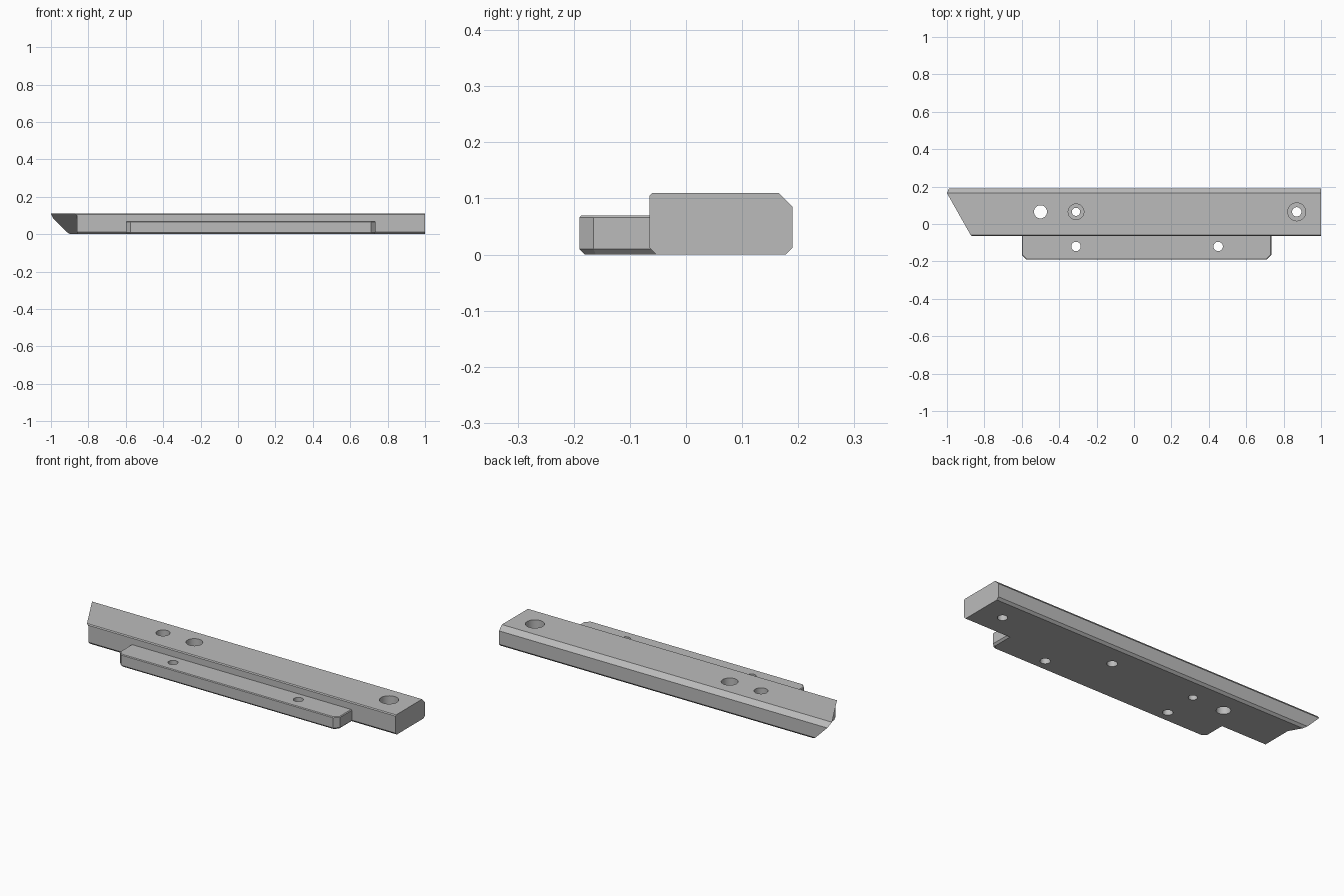
import bpy, bmesh
from mathutils import Vector

if "Cube" in bpy.data.objects:
    bpy.data.objects.remove(bpy.data.objects["Cube"])

steel = bpy.data.materials.new("plain_grey")
steel.use_nodes = True
grey = (0.5, 0.5, 0.5, 1)
steel.diffuse_color = grey
steel.node_tree.nodes["Principled BSDF"].inputs["Base Color"].default_value = grey


def make(name, bm):
    bmesh.ops.recalc_face_normals(bm, faces=bm.faces)
    mesh = bpy.data.meshes.new(name)
    bm.to_mesh(mesh)
    bm.free()
    mesh.materials.append(steel)
    ob = bpy.data.objects.new(name, mesh)
    bpy.context.collection.objects.link(ob)
    return ob


def prism(points, direction):
    """Extrude a closed outline along a direction."""
    bm = bmesh.new()
    face = bm.faces.new([bm.verts.new(p) for p in points])
    new = bmesh.ops.extrude_face_region(bm, geom=[face])["geom"]
    bmesh.ops.translate(bm, vec=direction,
                        verts=[g for g in new if isinstance(g, bmesh.types.BMVert)])
    return bm


def cut(ob, cutter):
    """Subtract a cutter and discard it."""
    cutter.hide_render = True
    mod = ob.modifiers.new("cut", 'BOOLEAN')
    mod.operation = 'DIFFERENCE'
    mod.solver = 'EXACT'
    mod.object = cutter
    bpy.context.view_layer.objects.active = ob
    bpy.ops.object.modifier_apply(modifier=mod.name)
    bpy.data.objects.remove(cutter)


def drill(ob, x, y, radius, bottom=-0.05, top=0.2):
    bm = bmesh.new()
    bmesh.ops.create_cone(bm, cap_ends=True, segments=32, radius1=radius,
                          radius2=radius, depth=top - bottom)
    bmesh.ops.translate(bm, vec=(x, y, (top + bottom) / 2), verts=bm.verts)
    cut(ob, make("drill", bm))


# Main bar: chamfered section run along x
section = [(-0.053, 0), (0.178, 0), (0.19, 0.012), (0.19, 0.085),
           (0.165, 0.11), (-0.06, 0.11), (-0.065, 0.105), (-0.065, 0.012)]
bar = make("main_bar", prism([(-1.1, y, z) for y, z in section], (2.1, 0, 0)))

# Slanted end, undercut up to a square shoulder
bm = bmesh.new()
bmesh.ops.create_cube(bm, size=1)
for v in bm.verts:
    v.co = Vector((-0.86 if v.co.x > 0 else -1.4, v.co.y, v.co.z))
cut_plane = bmesh.ops.bisect_plane(
    bm, geom=bm.verts[:] + bm.edges[:] + bm.faces[:],
    plane_co=(-1, 0.165, 0.11), plane_no=(1, 0.565, 1), clear_outer=True)
rim = [g for g in cut_plane["geom_cut"] if isinstance(g, bmesh.types.BMEdge)]
bmesh.ops.holes_fill(bm, edges=rim)
cut(bar, make("end_cutter", bm))

# Bar holes: one plain, two counterbored, one blind from below
drill(bar, -0.5, 0.065, 0.035)
for x, wide, narrow in [(-0.31, 0.042, 0.022), (0.87, 0.048, 0.025)]:
    drill(bar, x, 0.065, wide, bottom=0.05)
    drill(bar, x, 0.065, narrow)
drill(bar, 0.19, 0.065, 0.026, top=0.06)

# Side flange: clipped front corners, bevelled rims
outline = [(-0.6, -0.052), (-0.6, -0.165), (-0.575, -0.19),
           (0.71, -0.19), (0.735, -0.165), (0.735, -0.052)]
bm = prism([(x, y, 0) for x, y in outline], (0, 0, 0.07))
for height, size in [(0, 0.01), (0.07, 0.004)]:
    rim = [e for e in bm.edges
           if all(abs(v.co.z - height) < 0.001 for v in e.verts)
           and min(v.co.y for v in e.verts) < -0.1]
    bmesh.ops.bevel(bm, geom=rim, offset=size, segments=1, affect='EDGES')
flange = make("side_flange", bm)
for x in (-0.31, 0.45):
    drill(flange, x, -0.12, 0.025)

# Smooth hole walls, crisp edges elsewhere
for ob in (bar, flange):
    bpy.ops.object.select_all(action='DESELECT')
    ob.select_set(True)
    bpy.context.view_layer.objects.active = ob
    bpy.ops.object.shade_smooth_by_angle(angle=0.4)
